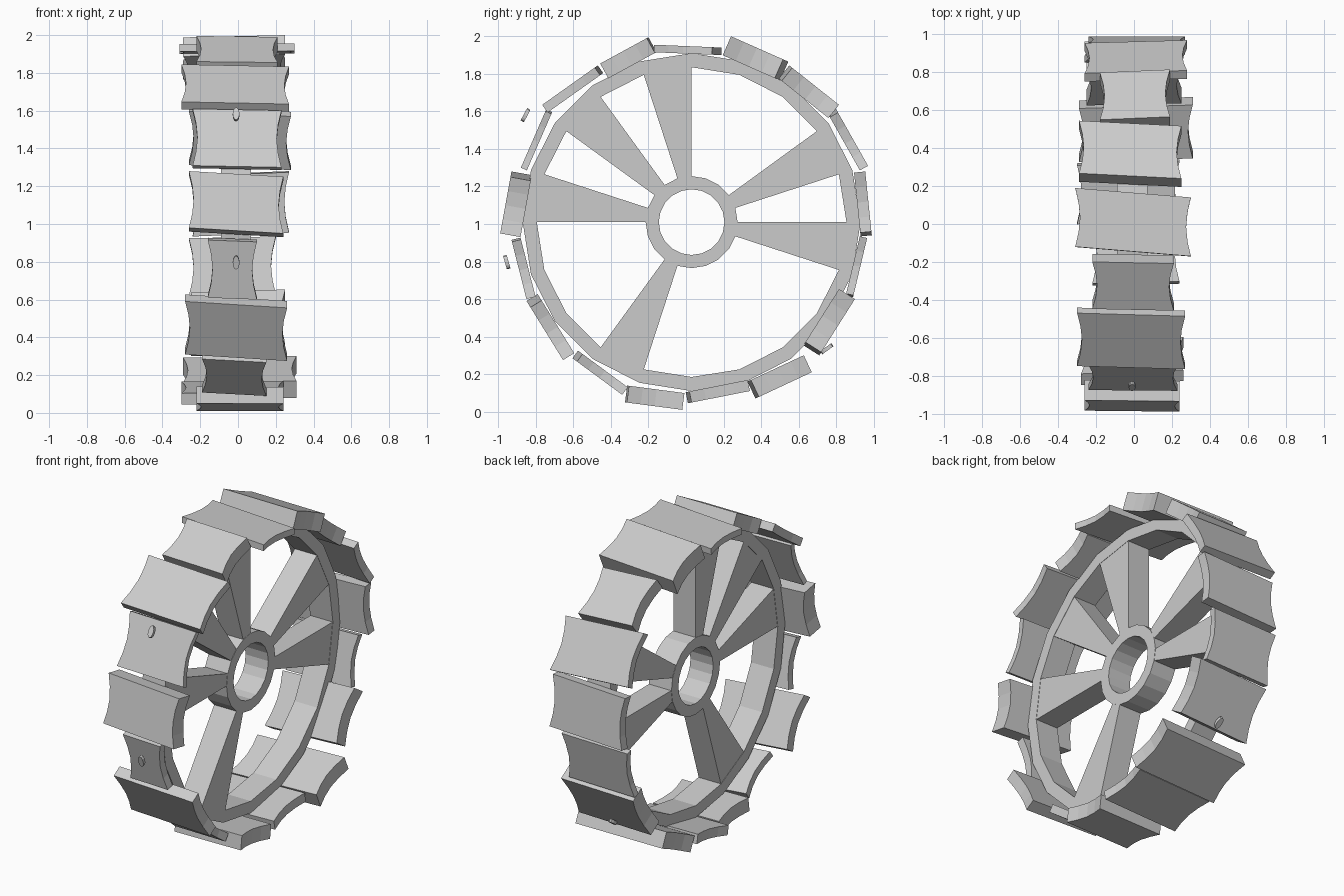
import bpy, bmesh, math
from mathutils import Vector

if "Cube" in bpy.data.objects:
    bpy.data.objects.remove(bpy.data.objects["Cube"])

CY, CZ = 0.03, 1.01          # wheel axle position
X0, X1 = -0.09, 0.07         # width of the wheel body
SIDES = 20

def finish(name, bm):
    bmesh.ops.recalc_face_normals(bm, faces=bm.faces)
    me = bpy.data.meshes.new(name)
    bm.to_mesh(me)
    bm.free()
    ob = bpy.data.objects.new(name, me)
    bpy.context.collection.objects.link(ob)
    return ob

def polar(x, r, deg):
    a = math.radians(deg)
    return Vector((x, CY + r * math.cos(a), CZ + r * math.sin(a)))

def loft(name, loops, closed=False):
    """Skin equal-length loops; cap the ends unless closed."""
    bm = bmesh.new()
    rows = [[bm.verts.new(p) for p in loop] for loop in loops]
    n = len(rows[0])
    for i in range(len(rows) if closed else len(rows) - 1):
        a, b = rows[i], rows[(i + 1) % len(rows)]
        for j in range(n):
            k = (j + 1) % n
            bm.faces.new((a[j], a[k], b[k], b[j]))
    if not closed:
        bm.faces.new(rows[0])
        bm.faces.new(rows[-1])
    return finish(name, bm)

def ring(name, r_in, r_out):
    section = [(X0, r_in), (X1, r_in), (X1, r_out), (X0, r_out)]
    return loft(name, [[polar(x, r, i * 360 / SIDES) for x, r in section]
                       for i in range(SIDES)], closed=True)

# Hub and rim
ring("hub", 0.175, 0.245)
ring("rim", 0.825, 0.90)

# Wedge spokes, each one rim side wide
for i, a in enumerate((18, 90, 126, 162, 234, 342)):
    loft("spoke_%d" % (i + 1),
         [[polar(X0 + 0.002, r, a), polar(X1 - 0.002, r, a),
           polar(X1 - 0.002, r, a + 18), polar(X0 + 0.002, r, a + 18)]
          for r in (0.235, 0.85)])

# Tread planks: outer edge start (y, z), end (y, z), thickness, x range, skew
TREADS = [
    (0.99, 0.94, 0.955, 1.28, 0.06, -0.24, 0.27, 0.02),
    (0.97, 1.31, 0.795, 1.62, 0.05, -0.26, 0.28, -0.03),
    (0.815, 1.635, 0.55, 1.845, 0.09, -0.18, 0.19, -0.02),
    (0.545, 1.865, 0.24, 2.0, 0.11, -0.29, 0.25, 0.03),
    (0.19, 1.94, -0.17, 1.955, 0.04, -0.31, 0.30, 0.05),
    (-0.20, 1.995, -0.457, 1.855, 0.09, -0.22, 0.21, 0.01),
    (-0.47, 1.845, -0.766, 1.635, 0.05, -0.30, 0.27, 0.02),
    (-0.745, 1.61, -0.88, 1.30, 0.035, -0.24, 0.23, 0.01),
    (-0.93, 1.28, -0.99, 0.95, 0.11, -0.26, 0.24, 0.03),
    (-0.93, 0.915, -0.85, 0.60, 0.05, -0.16, 0.10, 0.01),
    (-0.85, 0.59, -0.655, 0.275, 0.07, -0.28, 0.26, 0.04),
    (-0.605, 0.285, -0.34, 0.09, 0.05, -0.19, 0.15, 0.03),
    (-0.325, 0.05, -0.02, 0.01, 0.09, -0.22, 0.24, 0.01),
    (0.01, 0.045, 0.34, 0.11, 0.06, -0.30, 0.24, 0.02),
    (0.37, 0.07, 0.67, 0.21, 0.10, -0.29, 0.31, 0.02),
    (0.71, 0.30, 0.90, 0.60, 0.10, -0.25, 0.25, 0.02),
    (0.89, 0.61, 0.965, 0.925, 0.04, -0.26, 0.20, 0.01),
]
STEPS = 4
for i, (y1, z1, y2, z2, t, xa, xb, skew) in enumerate(TREADS):
    p, q = Vector((0, y1, z1)), Vector((0, y2, z2))
    along = (q - p).normalized()
    inward = Vector((0, -along.z, along.y)) * t
    p, q = p + along * abs(skew) / 2, q - along * abs(skew) / 2
    s = along * skew / 2
    loops = []
    for k in range(STEPS + 1):
        f = k / STEPS
        c = p.lerp(q, f)
        pinch = 0.025 * math.sin(math.pi * f)   # waisted plank ends
        left, right = Vector((xa + pinch, 0, 0)), Vector((xb - pinch, 0, 0))
        loops.append([c + left - s, c + right + s,
                      c + right + s + inward, c + left - s + inward])
    loft("tread_plank_%d" % (i + 1), loops)

# Small oval pegs: centre (y, z) and facing angle in the y-z plane
for i, (y, z, deg) in enumerate(((-0.855, 1.58, 152), (-0.955, 0.797, 196),
                                 (0.75, 0.335, -54))):
    a = math.radians(deg)
    n = Vector((0, math.cos(a), math.sin(a)))
    tan = Vector((0, -n.z, n.y))
    c = Vector((-0.01, y, z))
    loft("peg_%d" % (i + 1),
         [[c + n * h + tan * 0.037 * math.sin(u) + Vector((0.018 * math.cos(u), 0, 0))
           for u in (2 * math.pi * j / 12 for j in range(12))]
          for h in (-0.01, 0.01)])
